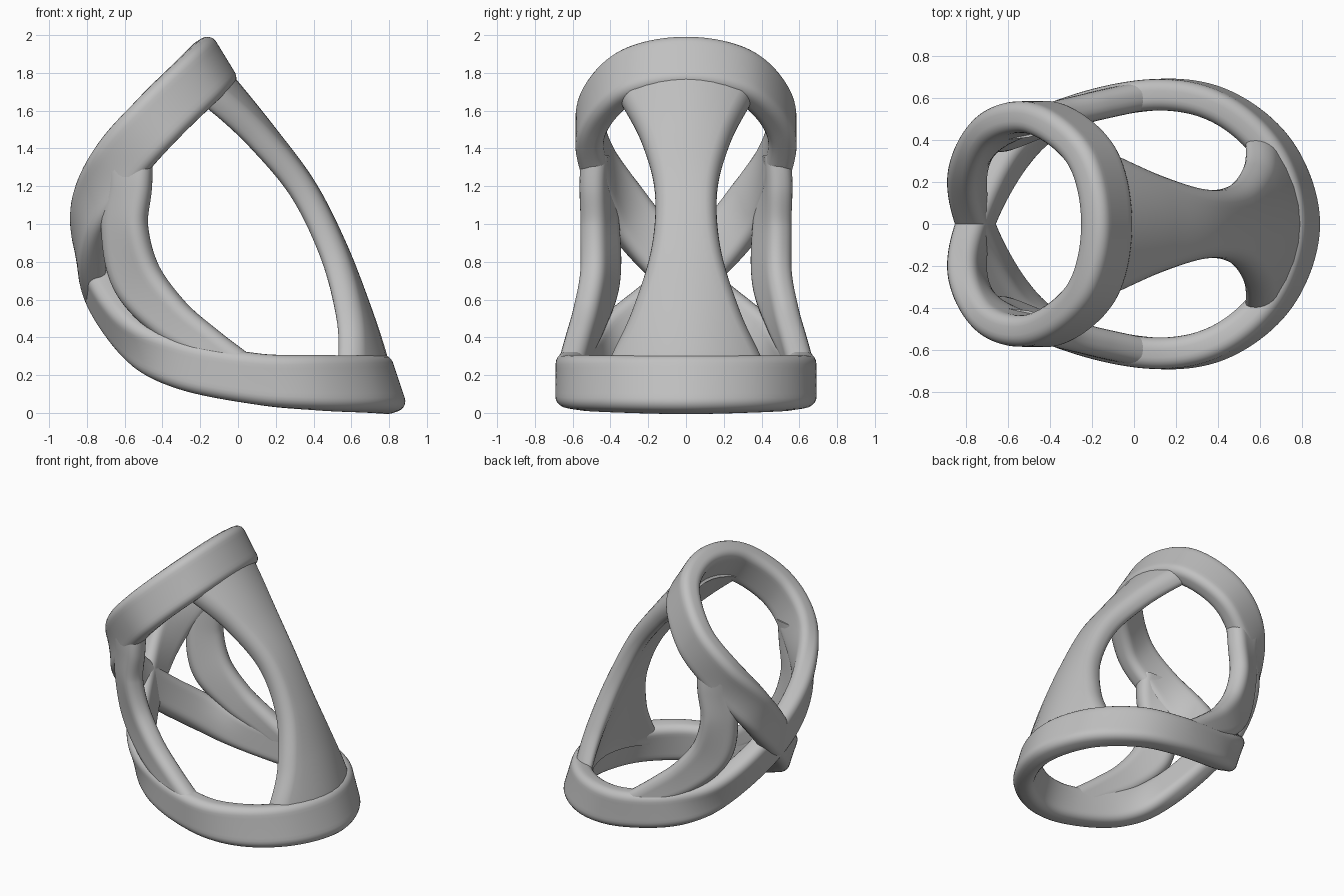
import bpy, bmesh, math
from mathutils import Vector

cube = bpy.data.objects.get("Cube")
if cube:
    bpy.data.objects.remove(cube)

grey = bpy.data.materials.new("soft grey")
grey.use_nodes = True
grey.diffuse_color = (0.53, 0.53, 0.53, 1)
grey.node_tree.nodes["Principled BSDF"].inputs["Base Color"].default_value = (0.53, 0.53, 0.53, 1)


def section(a, b, r, bend, cuts=8):
    """Rounded strip outline, half width a, half thickness b, bowed by bend."""
    pts = []
    for k, (su, sv) in enumerate(((1, 1), (-1, 1), (-1, -1), (1, -1))):
        for i in range(6):
            t = math.pi / 2 * (k + i / 5)
            pts.append((su * (a - r) + r * math.cos(t), sv * (b - r) + r * math.sin(t)))
        if k % 2 == 0:
            for i in range(1, cuts):
                pts.append((su * (a - r) * (1 - 2 * i / cuts), sv * b))
    return [(u, v - bend * u * u) for u, v in pts]


def spline(rows, closed, steps):
    """Catmull-Rom through rows of (point, width direction, half width)."""
    n = len(rows)
    flat = [list(p) + list(Vector(w).normalized()) + [a] for p, w, a in rows]
    get = lambda i: flat[i % n] if closed else flat[max(0, min(n - 1, i))]
    out = []
    for i in range(n if closed else n - 1):
        for s in range(steps):
            t = s / steps
            out.append([0.5 * (2 * q + (r - p) * t + (2 * p - 5 * q + 4 * r - o) * t * t
                               + (3 * q - p - 3 * r + o) * t ** 3)
                        for p, q, r, o in zip(get(i - 1), get(i), get(i + 1), get(i + 2))])
    return out if closed else out + [flat[-1]]


def strip(name, rows, half_thick, radius, bend=0, closed=False, steps=14):
    rings = spline(rows, closed, steps)
    n = len(rings)
    bm = bmesh.new()
    loops = []
    for i, row in enumerate(rings):
        nxt, prv = (rings[(i + 1) % n], rings[i - 1]) if closed else \
            (rings[min(i + 1, n - 1)], rings[max(i - 1, 0)])
        p = Vector(row[:3])
        tangent = (Vector(nxt[:3]) - Vector(prv[:3])).normalized()
        normal = tangent.cross(Vector(row[3:6])).normalized()
        width = normal.cross(tangent)
        loops.append([bm.verts.new(p + width * u + normal * v)
                      for u, v in section(row[6], half_thick, radius, bend)])
    m = len(loops[0])
    for i in range(n if closed else n - 1):
        a, b = loops[i], loops[(i + 1) % n]
        for j in range(m):
            bm.faces.new((a[j], a[(j + 1) % m], b[(j + 1) % m], b[j]))
    if not closed:
        bm.faces.new(loops[0])
        bm.faces.new(loops[-1])
    bmesh.ops.recalc_face_normals(bm, faces=bm.faces)
    mesh = bpy.data.meshes.new(name)
    bm.to_mesh(mesh)
    bm.free()
    mesh.materials.append(grey)
    obj = bpy.data.objects.new(name, mesh)
    bpy.context.collection.objects.link(obj)
    bpy.ops.object.select_all(action='DESELECT')
    obj.select_set(True)
    bpy.context.view_layer.objects.active = obj
    bpy.ops.object.shade_smooth_by_angle(angle=math.radians(40))


def flip(row):
    (x, y, z), (a, b, c), w = row
    return ((x, -y, z), (a, -b, c), w)


# Figure-eight band: upper loop, crossing at the rear, lower loop
top = ((-0.13, 0, 1.845), (-0.52, 0, 0.85), 0.15)
upper = [((-0.2, 0.32, 1.775), (-0.55, 0, 0.83), 0.15),
         ((-0.42, 0.5, 1.56), (-0.62, 0, 0.78), 0.15),
         ((-0.63, 0.465, 1.32), (-0.72, -0.1, 0.67), 0.15),
         ((-0.78, 0.28, 1.02), (-0.4, -0.62, 0.66), 0.14)]
cross = ((-0.755, 0, 0.71), (0, -0.7, 0.7), 0.13)
lower = [((-0.57, 0.35, 0.42), (-0.05, 0.45, 0.85), 0.13),
         ((-0.3, 0.53, 0.26), (0.15, 0.1, 0.95), 0.13),
         ((0.1, 0.615, 0.18), (0, 0, 1), 0.135),
         ((0.42, 0.557, 0.16), (-0.1, -0.1, 1), 0.145),
         ((0.676, 0.335, 0.153), (-0.25, -0.1, 1), 0.15)]
base = ((0.78, 0, 0.15), (-0.32, 0, 0.95), 0.155)
band = ([top] + upper + [cross] + [flip(r) for r in lower] + [base]
        + lower[::-1] + [flip(cross)] + [flip(r) for r in upper[::-1]])
strip("figure_eight_band", band, 0.075, 0.055, closed=True)

# Waisted panel joining both loops
panel = [(-0.12, 1.78, 0.37), (-0.07, 1.73, 0.35), (0.14, 1.47, 0.235), (0.35, 1.185, 0.165),
         (0.51, 0.87, 0.185), (0.635, 0.55, 0.29), (0.715, 0.31, 0.41), (0.74, 0.2, 0.44)]
strip("waisted_panel", [((x, 0, z), (0, 1, 0), w) for x, z, w in panel], 0.07, 0.06, bend=0.9)

# Curved side struts
strut = [((-0.58, 0.475, 1.36), (1, 0.1, 0.1), 0.13),
         ((-0.575, 0.475, 1.2), (0.85, 0.3, 0.1), 0.12),
         ((-0.6, 0.455, 0.98), (0.85, 0.5, 0), 0.13),
         ((-0.54, 0.455, 0.72), (0.8, 0.45, 0.35), 0.14),
         ((-0.37, 0.51, 0.51), (0.6, 0.25, 0.7), 0.12),
         ((-0.17, 0.565, 0.36), (0.5, 0.1, 0.8), 0.1),
         ((0.03, 0.61, 0.22), (0.4, 0, 0.9), 0.09)]
strip("left_strut", strut, 0.07, 0.06)
strip("right_strut", [flip(r) for r in strut], 0.07, 0.06)
